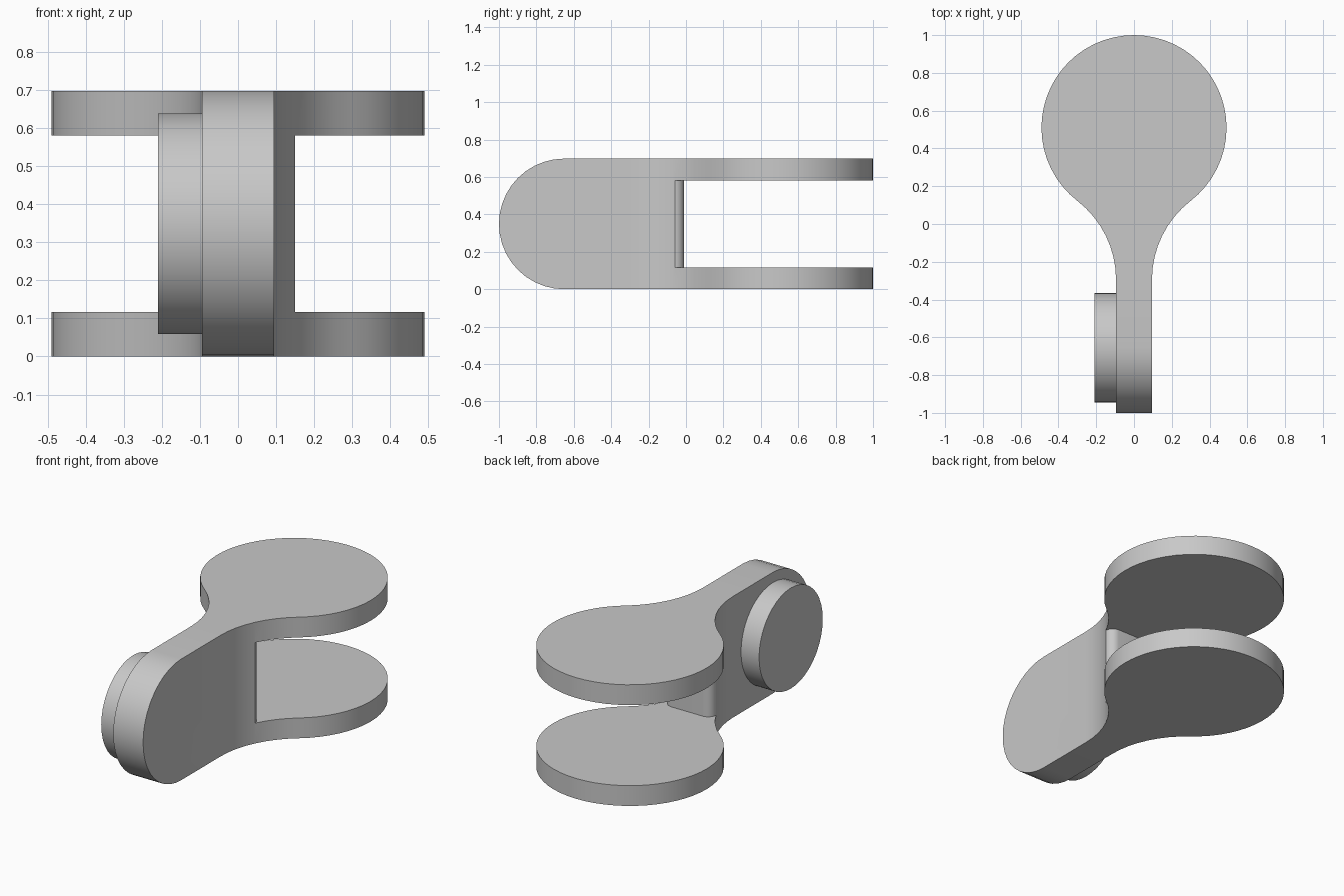
import bpy, bmesh, math
from mathutils import Matrix

cube = bpy.data.objects.get("Cube")
if cube:
    bpy.data.objects.remove(cube, do_unlink=True)

# Main dimensions
HEIGHT = 0.698
PLATE = 0.117          # thickness of each round plate
PAD_Y, PAD_R = 0.51, 0.49
NECK = 0.095           # half width of the neck
ROUND = HEIGHT / 2     # radius of the rounded front end
END_Y = ROUND - 1

grey = bpy.data.materials.new("plain_grey")
grey.use_nodes = True
grey.diffuse_color = (0.58, 0.58, 0.58, 1)
grey.node_tree.nodes["Principled BSDF"].inputs["Base Color"].default_value = grey.diffuse_color


def arc(cx, cy, r, a0, a1, n):
    """Points along an arc, angles in radians."""
    return [(cx + r * math.cos(a0 + (a1 - a0) * i / n),
             cy + r * math.sin(a0 + (a1 - a0) * i / n)) for i in range(n + 1)]


def prism(name, outline, low, high, axis="z"):
    """Extrude an outline along z (outline in x, y) or along x (outline in y, z)."""
    bm = bmesh.new()
    place = (lambda a, b: (a, b, low)) if axis == "z" else (lambda a, b: (low, a, b))
    face = bm.faces.new([bm.verts.new(place(a, b)) for a, b in outline])
    grown = bmesh.ops.extrude_face_region(bm, geom=[face])["geom"]
    shift = (0, 0, high - low) if axis == "z" else (high - low, 0, 0)
    bmesh.ops.translate(bm, vec=shift, verts=[v for v in grown if isinstance(v, bmesh.types.BMVert)])
    bmesh.ops.recalc_face_normals(bm, faces=bm.faces)
    mesh = bpy.data.meshes.new(name)
    bm.to_mesh(mesh)
    bm.free()
    mesh.materials.append(grey)
    obj = bpy.data.objects.new(name, mesh)
    bpy.context.collection.objects.link(obj)
    return obj


def select(obj):
    bpy.ops.object.select_all(action="DESELECT")
    obj.select_set(True)
    bpy.context.view_layer.objects.active = obj


def carve(obj, cutter, operation):
    mod = obj.modifiers.new(cutter.name, "BOOLEAN")
    mod.object, mod.operation, mod.solver = cutter, operation, "EXACT"
    select(obj)
    bpy.ops.object.modifier_apply(modifier=mod.name)
    bpy.data.objects.remove(cutter, do_unlink=True)


# Keyhole plan: round pad blended into a straight neck by a tangent fillet
fillet_y = -0.295
rise = PAD_Y - fillet_y
fillet_r = (NECK ** 2 + rise ** 2 - PAD_R ** 2) / (2 * (PAD_R - NECK))
fillet_x = NECK + fillet_r
touch = math.atan2(-rise, fillet_x)
half = [(NECK, -1.1)]
half += arc(fillet_x, fillet_y, fillet_r, math.pi, touch + math.pi, 8)
half += arc(0, PAD_Y, PAD_R, touch, math.pi / 2, 22)[1:]
plan = half + [(-x, y) for x, y in reversed(half[:-1])]
body = prism("forked_body", plan, 0, HEIGHT)

# Round the front end in side profile
side = arc(END_Y, ROUND, ROUND, math.pi / 2, math.pi * 1.5, 20)
side = [(y, z * 1.0) for y, z in side] + [(1.2, 0), (1.2, HEIGHT)]
carve(body, prism("end_cutter", side, -1, 1, "x"), "INTERSECT")

# Open the slot between the two plates, leaving a web with rounded corners
corner = arc(0.10, -0.06, 0.05, 0, math.pi / 2, 8)
slot = [(1, 1.3), (1, -0.06)] + corner
slot += [(-x, y) for x, y in reversed(slot)]
carve(body, prism("slot_cutter", slot, PLATE, HEIGHT - PLATE), "DIFFERENCE")

# Round boss on the side of the neck
boss = prism("side_boss", arc(END_Y - 0.004, ROUND, 0.29, 0, math.tau, 40)[:-1],
             -0.21, -NECK, "x")

for obj in (body, boss):
    select(obj)
    bpy.ops.object.shade_smooth_by_angle(angle=math.radians(30))
